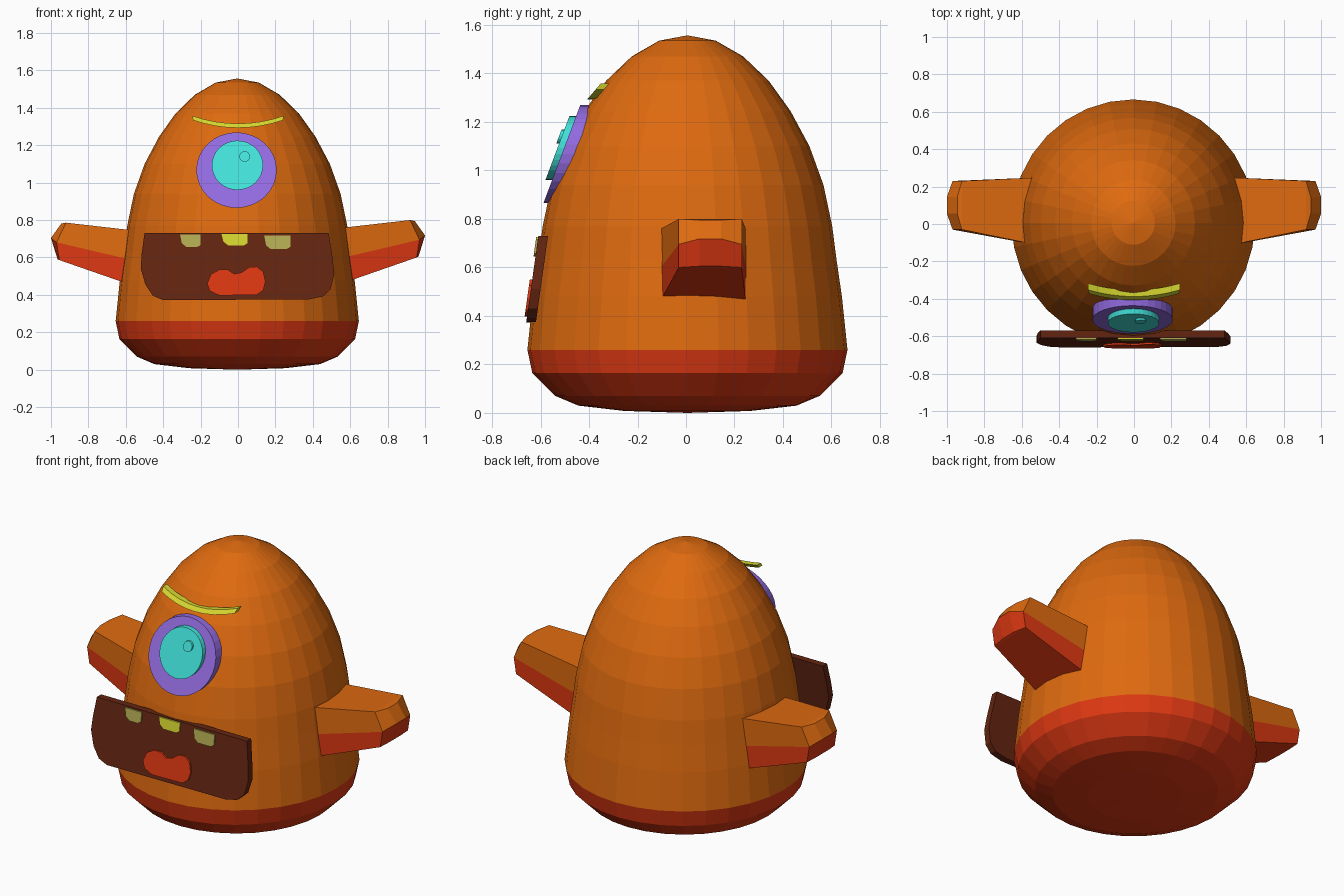
import bpy, bmesh, math

if "Cube" in bpy.data.objects:
    bpy.data.objects.remove(bpy.data.objects["Cube"])


def mat(name, srgb):
    m = bpy.data.materials.new(name)
    lin = [((c / 255 + 0.055) / 1.055) ** 2.4 for c in srgb]
    m.diffuse_color = (*lin, 1)
    m.use_nodes = True
    m.node_tree.nodes["Principled BSDF"].inputs["Base Color"].default_value = m.diffuse_color
    return m


ORANGE = mat("orange", (222, 106, 15))
RED = mat("red", (221, 56, 18))
MAROON = mat("dark maroon", (100, 37, 17))
YELLOW = mat("yellow", (214, 214, 48))
DULL = mat("dull yellow", (178, 172, 82))
PURPLE = mat("purple", (147, 107, 224))
TEAL = mat("turquoise", (66, 224, 217))


def finish(name, bm, mats):
    bmesh.ops.recalc_face_normals(bm, faces=bm.faces[:])
    me = bpy.data.meshes.new(name)
    bm.to_mesh(me)
    bm.free()
    for m in mats:
        me.materials.append(m)
    ob = bpy.data.objects.new(name, me)
    bpy.context.collection.objects.link(ob)
    return ob


def bridge(bm, a, b):
    n = len(a)
    return [bm.faces.new((a[i], a[(i + 1) % n], b[(i + 1) % n], b[i])) for i in range(n)]


def plate(name, outline, z0, y0, slope, depth, material):
    """Extruded x-z outline whose front leans back with height."""
    bm = bmesh.new()
    front, back = ([bm.verts.new((x, y0 + (z - z0) * slope + d, z)) for x, z in outline]
                   for d in (0, depth))
    bridge(bm, front, back)
    bm.faces.new(front)
    bm.faces.new(back)
    return finish(name, bm, [material])


def ellipse(cx, cz, rx, rz, n):
    return [(cx + rx * math.cos(math.tau * i / n), cz + rz * math.sin(math.tau * i / n))
            for i in range(n)]


# Body: lathed egg with a red underside
profile = [(.26, .008), (.45, .03), (.545, .07), (.64, .165), (.66, .26), (.637, .48),
           (.615, .63), (.597, .77), (.561, .94), (.503, 1.10), (.425, 1.245),
           (.335, 1.37), (.23, 1.47), (.117, 1.535)]
SEG = 32
bm = bmesh.new()
rings = [[bm.verts.new((.985 * r * math.cos(math.tau * i / SEG) - .004,
                        r * math.sin(math.tau * i / SEG) + .006, z)) for i in range(SEG)]
         for r, z in profile]
for a, b in zip(rings, rings[1:]):
    bridge(bm, a, b)
for ring, z in ((rings[0], 0), (rings[-1], 1.557)):
    tip = bm.verts.new((-.004, .006, z))
    for i in range(SEG):
        bm.faces.new((ring[i], ring[(i + 1) % SEG], tip))
for f in bm.faces:
    f.material_index = int(f.calc_center_median().z < .26)
finish("body", bm, [ORANGE, RED])

# Arms: three lofted sections, each with bottom, middle and top corners
sections = [
    # (front y, back y), then (x, z) of bottom, middle, top
    ((-.12, .25), (.48, .435), (.48, .58), (.48, .75)),
    ((-.03, .23), (.955, .60), (.97, .695), (.92, .80)),
    ((.055, .145), (.965, .605), (1.0, .718), (.945, .795)),
]
for name, side, dz in (("right_arm", 1, 0), ("left_arm", -1, -.014)):
    bm = bmesh.new()
    loops = []
    for (yf, yb), lo, mid, hi in sections:
        corners = [(lo, yf), (mid, yf), (hi, yf), (hi, yb), (mid, yb), (lo, yb)]
        loops.append([bm.verts.new((side * x, y, z + dz)) for (x, z), y in corners])
    for a, b in zip(loops, loops[1:]):
        for i, f in enumerate(bridge(bm, a, b)):
            f.material_index = int(i in (0, 4, 5))
    for ring in (loops[0], loops[-1]):
        bm.faces.new((ring[0], ring[1], ring[4], ring[5])).material_index = 1
        bm.faces.new((ring[1], ring[2], ring[3], ring[4]))
    finish(name, bm, [ORANGE, RED])

# Mouth: leaning plate with rounded lower corners
plate("mouth", [(-.50, .73), (.485, .73), (.505, .60), (.515, .51), (.495, .43), (.455, .392),
                (.38, .376), (-.40, .372), (-.455, .395), (-.495, .455), (-.52, .54), (-.515, .62)],
      .73, -.609, .14, .04, MAROON)

# Teeth: small plates hanging from the upper lip
teeth = [("left_tooth", -.31, -.20, .722, .655, DULL),
         ("middle_tooth", -.088, .052, .726, .665, YELLOW),
         ("right_tooth", .14, .28, .717, .645, DULL)]
for name, x0, x1, top, low, m in teeth:
    plate(name, [(x0, top), (x1, top), (x1, low + .012), (x1 - .02, low),
                 (x0 + .035, low), (x0 + .01, low + .02)], .73, -.617, .14, .012, m)

# Tongue: double-lobed plate
plate("tongue", [(-.10, .397), (.10, .400), (.135, .425), (.147, .47), (.135, .525), (.10, .551),
                 (.06, .548), (.02, .520), (-.02, .512), (-.055, .535), (-.10, .535),
                 (-.145, .51), (-.165, .46), (-.15, .42)],
      .73, -.619, .14, .014, RED)

# Eye: stacked discs
plate("eye_rim", ellipse(-.008, 1.067, .215, .202, 32), 1.07, -.511, .375, .06, PURPLE)
plate("iris", ellipse(-.003, 1.093, .137, .132, 32), 1.093, -.530, .375, .035, TEAL)
plate("eye_glint", ellipse(.036, 1.14, .029, .028, 16), 1.14, -.524, .375, .02, TEAL)

# Brow: shallow upturned arc
xs = [-.24 + .06 * i for i in range(9)]
lower = [(x, 1.293 + .70 * x * x) for x in xs]
upper = [(x * 1.02, 1.316 + .72 * x * x) for x in reversed(xs)]
plate("brow", lower + upper, 1.29, -.41, .85, .035, YELLOW)
